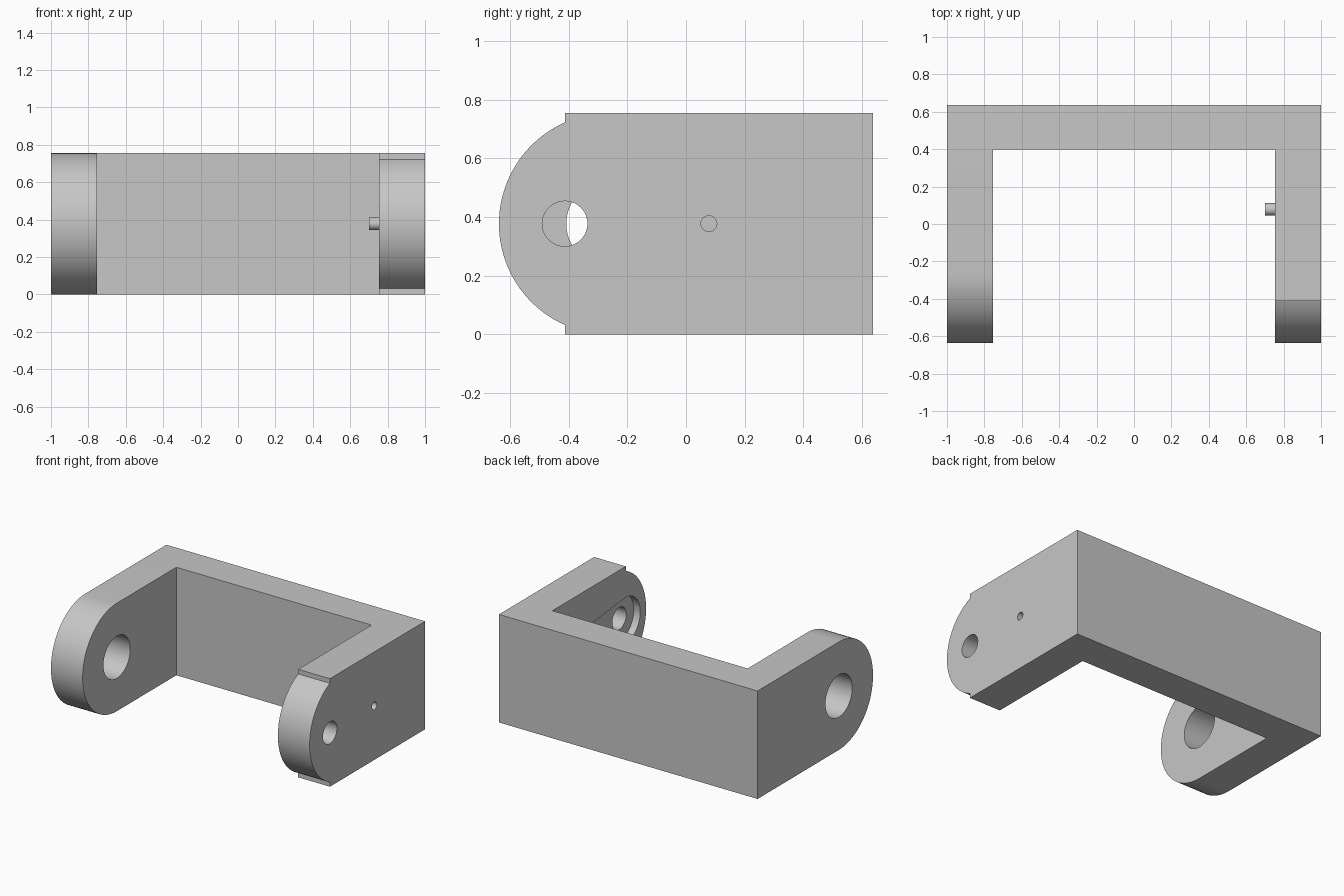
import bpy, bmesh
from math import pi, cos, sin, asin

cube = bpy.data.objects.get("Cube")
if cube:
    bpy.data.objects.remove(cube, do_unlink=True)

grey = bpy.data.materials.new("plain grey")
grey.use_nodes = True
colour = (0.57, 0.57, 0.57, 1)
grey.diffuse_color = colour
grey.node_tree.nodes["Principled BSDF"].inputs["Base Color"].default_value = colour

HEIGHT, BACK, WALL = 0.755, 0.6375, 0.245
MID = HEIGHT / 2
INNER = 1 - WALL
TIP_Y = -BACK + MID       # centre of the rounded arm ends
HORN_Y, PIN_Y = -0.413, 0.078


def arc(y, radius, start, end, steps=40):
    """Points of an arc in the side plane."""
    return [(y + radius * cos(start + (end - start) * i / steps),
             MID + radius * sin(start + (end - start) * i / steps))
            for i in range(steps + 1)]


def prism(name, outline, x0, x1):
    """Extrude a side-plane outline across x."""
    bm = bmesh.new()
    face = bm.faces.new([bm.verts.new((x0, y, z)) for y, z in outline])
    grown = bmesh.ops.extrude_face_region(bm, geom=[face])["geom"]
    verts = [g for g in grown if isinstance(g, bmesh.types.BMVert)]
    bmesh.ops.translate(bm, verts=verts, vec=(x1 - x0, 0, 0))
    bmesh.ops.recalc_face_normals(bm, faces=bm.faces)
    mesh = bpy.data.meshes.new(name)
    bm.to_mesh(mesh)
    bm.free()
    mesh.materials.append(grey)
    obj = bpy.data.objects.new(name, mesh)
    bpy.context.collection.objects.link(obj)
    return obj


def rod(name, y, radius, x0, x1):
    return prism(name, arc(y, radius, 0, 2 * pi, 48)[:-1], x0, x1)


def block(name, y0, y1, x0, x1):
    return prism(name, [(y0, 0), (y1, 0), (y1, HEIGHT), (y0, HEIGHT)], x0, x1)


def combine(target, tool, operation):
    tool.hide_render = True
    mod = target.modifiers.new(tool.name, "BOOLEAN")
    mod.operation, mod.object, mod.solver = operation, tool, "EXACT"
    bpy.context.view_layer.objects.active = target
    bpy.ops.object.modifier_apply(modifier=mod.name)
    bpy.data.objects.remove(tool, do_unlink=True)


# Back wall and the two arms
bracket = block("bracket", BACK - 0.24, BACK, -1, 1)
arm_outline = [(BACK, 0), (BACK, HEIGHT)] + arc(TIP_Y, MID, pi / 2, 3 * pi / 2)
combine(bracket, prism("right_arm", arm_outline, -1, -INNER), "UNION")

# Left arm: square shoulders stop short of the rounded end
rise = asin((TIP_Y + 0.413) / MID)
left_outline = ([(BACK, 0), (BACK, HEIGHT), (-0.413, HEIGHT)]
                + arc(TIP_Y, MID, pi / 2 + rise, 3 * pi / 2 - rise) + [(-0.413, 0)])
combine(bracket, prism("left_arm", left_outline, INNER, 1), "UNION")

# Large bore in the right arm
combine(bracket, rod("pivot_bore", TIP_Y, 0.148, -1.1, -0.6), "DIFFERENCE")

# Tapered pocket and shaft hole in the left arm
big, small = 0.16, 0.11
lean = asin((big - small) / (PIN_Y - HORN_Y))
pocket_outline = (arc(HORN_Y, big, pi / 2 - lean, 3 * pi / 2 + lean)
                  + arc(PIN_Y, small, -pi / 2 + lean, pi / 2 - lean))
combine(bracket, prism("horn_pocket", pocket_outline, 0.6, INNER + 0.05), "DIFFERENCE")
combine(bracket, rod("shaft_hole", HORN_Y, 0.077, 0.7, 1.1), "DIFFERENCE")

# Small hollow peg through the left arm
combine(bracket, rod("peg", PIN_Y, 0.033, 0.70, 0.9), "UNION")
combine(bracket, rod("peg_hole", PIN_Y, 0.027, 0.6, 1.1), "DIFFERENCE")

# Smooth the curved faces, keep the edges crisp
bpy.ops.object.select_all(action="DESELECT")
bracket.select_set(True)
bpy.context.view_layer.objects.active = bracket
bpy.ops.object.shade_smooth_by_angle(angle=pi / 6)
